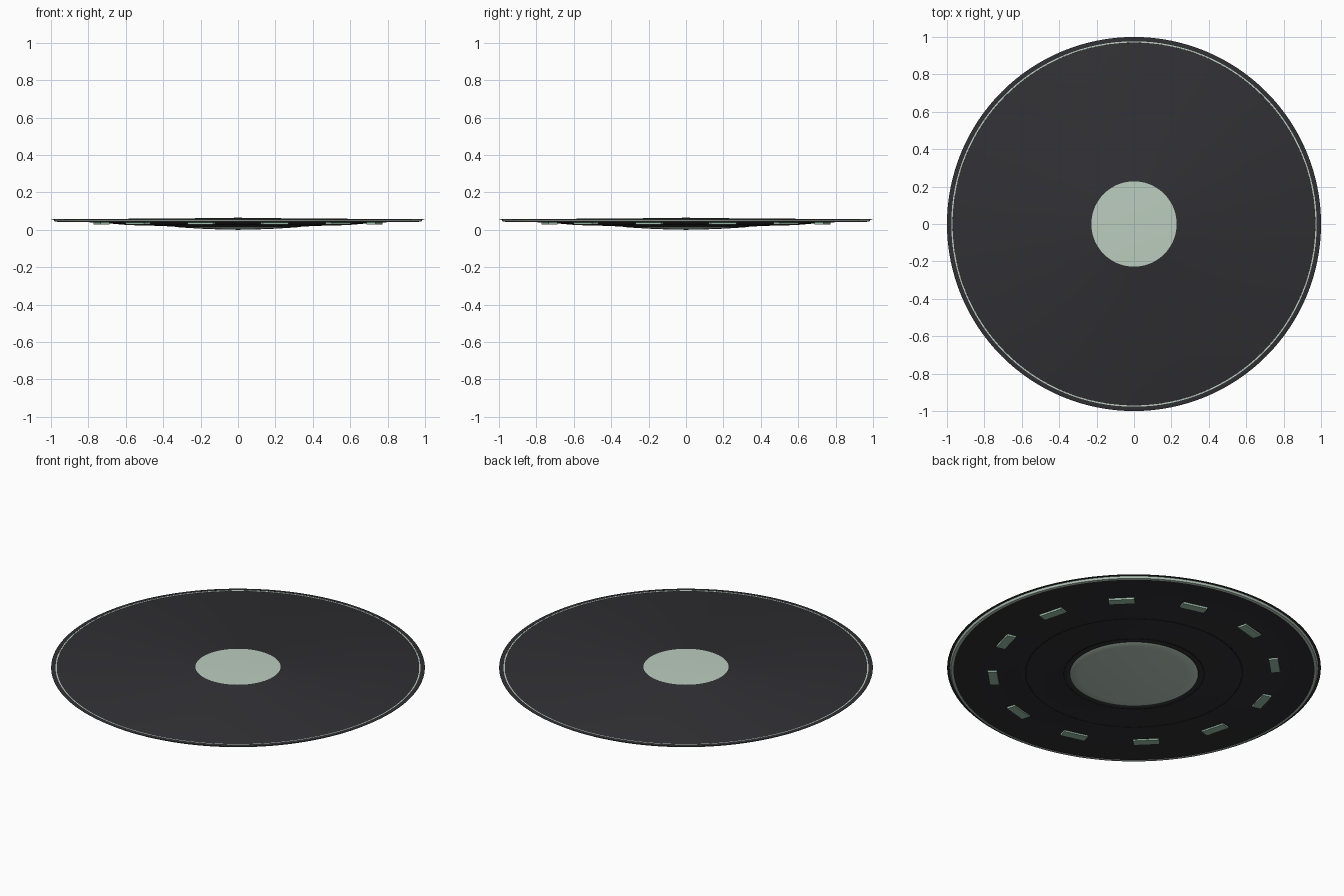
import bpy, bmesh, math
from mathutils import Matrix

SEGMENTS = 128

cube = bpy.data.objects.get("Cube")
if cube:
    bpy.data.objects.remove(cube, do_unlink=True)


def material(name, rgb):
    mat = bpy.data.materials.new(name)
    mat.use_nodes = True
    color = (*rgb, 1.0)
    mat.diffuse_color = color
    mat.node_tree.nodes["Principled BSDF"].inputs["Base Color"].default_value = color
    return mat


dark = material("charcoal", (0.03, 0.029, 0.034))
black = material("groove black", (0.012, 0.012, 0.013))
pale = material("pale mint", (0.5, 0.61, 0.52))
green = material("lamp green", (0.34, 0.53, 0.4))


def finish(bm, name, mat, angle=None):
    bmesh.ops.remove_doubles(bm, verts=bm.verts, dist=1e-5)
    bmesh.ops.recalc_face_normals(bm, faces=bm.faces)
    mesh = bpy.data.meshes.new(name)
    bm.to_mesh(mesh)
    bm.free()
    mesh.materials.append(mat)
    obj = bpy.data.objects.new(name, mesh)
    bpy.context.collection.objects.link(obj)
    bpy.ops.object.select_all(action="DESELECT")
    obj.select_set(True)
    bpy.context.view_layer.objects.active = obj
    if angle:
        bpy.ops.object.shade_smooth_by_angle(angle=math.radians(angle))
    return obj


def lathe(name, profile, mat, angle=40, closed=True):
    """Spin a (radius, height) profile about the vertical axis."""
    bm = bmesh.new()
    verts = [bm.verts.new((r, 0, z)) for r, z in profile]
    pairs = list(zip(verts, verts[1:]))
    if closed:
        pairs.append((verts[-1], verts[0]))
    edges = [bm.edges.new(pair) for pair in pairs]
    bmesh.ops.spin(bm, geom=verts + edges, cent=(0, 0, 0), axis=(0, 0, 1),
                   angle=math.tau, steps=SEGMENTS, use_duplicate=False)
    return finish(bm, name, mat, angle)


# Shallow saucer body: raised hub lip, conical deck, stepped underside
lathe("saucer_hull", [
    (0.225, 0.062), (0.23, 0.062), (0.235, 0.0605), (0.968, 0.0575),
    (0.972, 0.056), (0.972, 0.045), (0.85, 0.043), (0.72, 0.037),
    (0.62, 0.028), (0.58, 0.025), (0.38, 0.02), (0.36, 0.017),
    (0.345, 0.017), (0.335, 0.03)], dark, angle=75)

# Thin outer blade and pale rim band
lathe("outer_lip", [(0.977, 0.059), (0.99, 0.059), (1.0, 0.057),
                    (0.99, 0.055), (0.977, 0.055)], dark)
lathe("rim_band", [(0.97, 0.058), (0.977, 0.0585), (0.987, 0.056),
                   (0.98, 0.044), (0.966, 0.043)], pale)

# Central caps, above and below
lathe("top_cap", [(0, 0.0645), (0.12, 0.064), (0.228, 0.062), (0.228, 0.058),
                  (0, 0.058)], pale, closed=False)
lathe("bottom_dome", [(0, 0), (0.1, 0.002), (0.2, 0.006), (0.29, 0.0115),
                      (0.335, 0.015), (0.345, 0.02), (0, 0.025)], pale, closed=False)

# Dark seam lines on the underside
for name, radius, height in (("outer_seam", 0.58, 0.0245), ("inner_seam", 0.375, 0.0185)):
    lathe(name, [(radius - 0.004, height), (radius + 0.004, height),
                 (radius + 0.004, height + 0.004), (radius - 0.004, height + 0.004)], black)

# Ring of small lamps under the hull
LAMPS = 12
bm = bmesh.new()
for i in range(LAMPS):
    spin = Matrix.Rotation(math.tau * (i + 0.5) / LAMPS, 4, "Z")
    place = Matrix.Translation((0.755, 0, 0.037))
    size = Matrix.Diagonal((0.05, 0.14, 0.016, 1))
    bmesh.ops.create_cube(bm, size=1, matrix=spin @ place @ size)
finish(bm, "underside_lamps", green)
